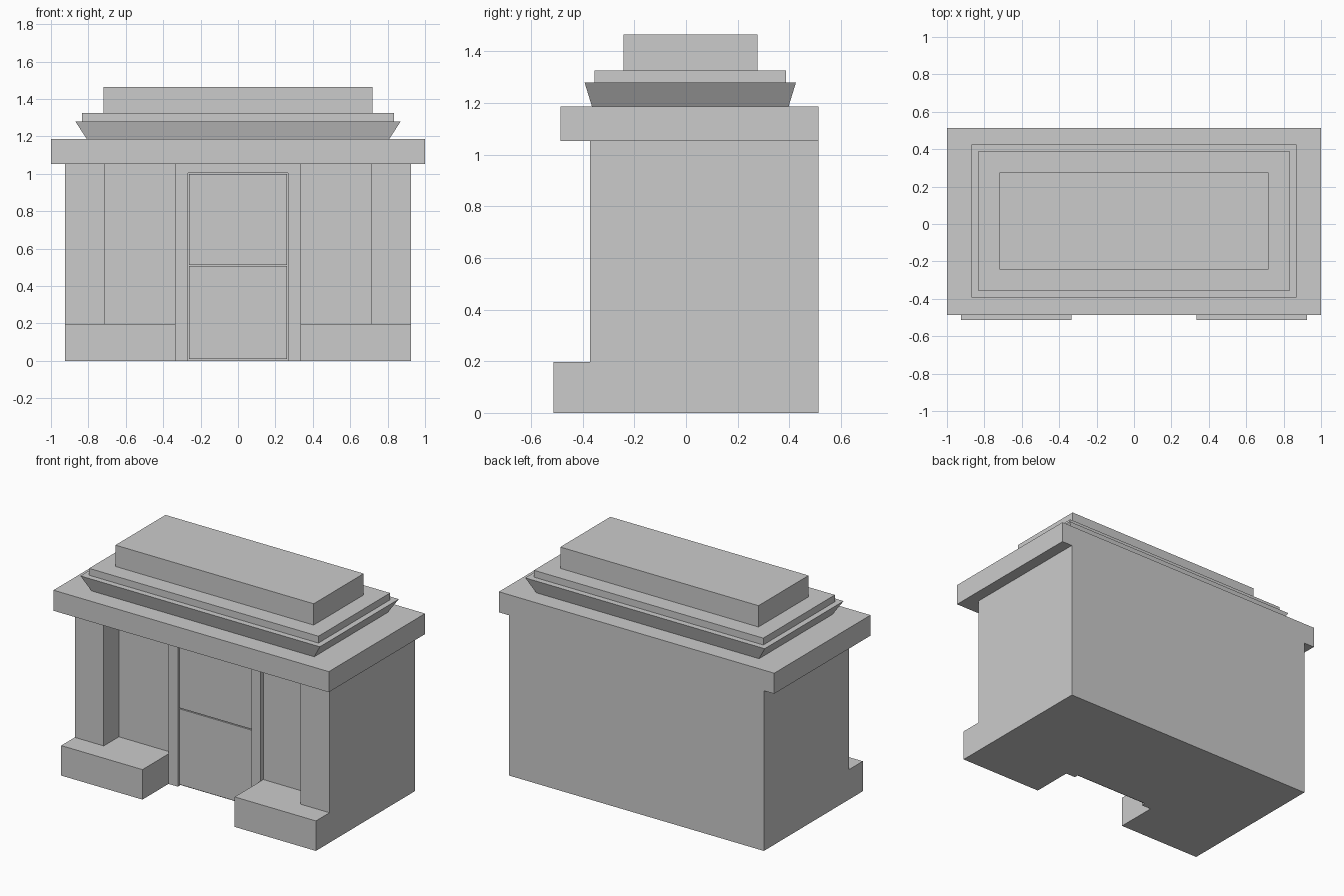
import bpy, bmesh

if "Cube" in bpy.data.objects:
    bpy.data.objects.remove(bpy.data.objects["Cube"])


def block(name, x, y, z, mirror=False, base_scale=1.0):
    """Box from ranges; base_scale narrows the bottom, mirror repeats it across x."""
    bm = bmesh.new()
    bmesh.ops.create_cube(bm, size=1)
    for v in bm.verts:
        s = base_scale if v.co.z < 0 else 1.0
        v.co = [(r[0] + r[1]) / 2 + c * k * (r[1] - r[0])
                for r, c, k in zip((x, y, z), v.co, (s, s, 1))]
    mesh = bpy.data.meshes.new(name)
    bm.to_mesh(mesh)
    bm.free()
    ob = bpy.data.objects.new(name, mesh)
    bpy.context.collection.objects.link(ob)
    if mirror:
        ob.modifiers.new("Mirror", 'MIRROR')
    return ob


BACK, WALL, FRAME, DOOR = 0.513, -0.215, -0.243, -0.23
EAVES = 1.052

# Main body, with front piers standing on low plinths
block("body", (-0.925, 0.925), (WALL, BACK), (0, EAVES))
block("front_pier", (0.715, 0.925), (-0.372, WALL), (0.197, EAVES), mirror=True)
block("front_plinth", (0.335, 0.925), (-0.513, WALL), (0, 0.197), mirror=True)

# Door frame
block("door_jamb", (0.267, 0.335), (FRAME, WALL), (0, EAVES), mirror=True)
block("door_lintel", (-0.267, 0.267), (FRAME, WALL), (1.003, EAVES))

# Door panels with thin gaps between them
block("lower_door_panel", (-0.263, 0.263), (DOOR, WALL), (0.01, 0.507))
block("upper_door_panel", (-0.263, 0.263), (DOOR, WALL), (0.513, 1.0))

# Stepped roof
block("roof_slab", (-1, 1), (-0.486, BACK), (EAVES, 1.187))
block("flared_cornice", (-0.87, 0.87), (-0.393, 0.426), (1.187, 1.28), base_scale=0.93)
block("cornice_cap", (-0.833, 0.833), (-0.355, 0.388), (1.28, 1.325))
block("roof_top", (-0.72, 0.72), (-0.243, 0.276), (1.325, 1.465))
